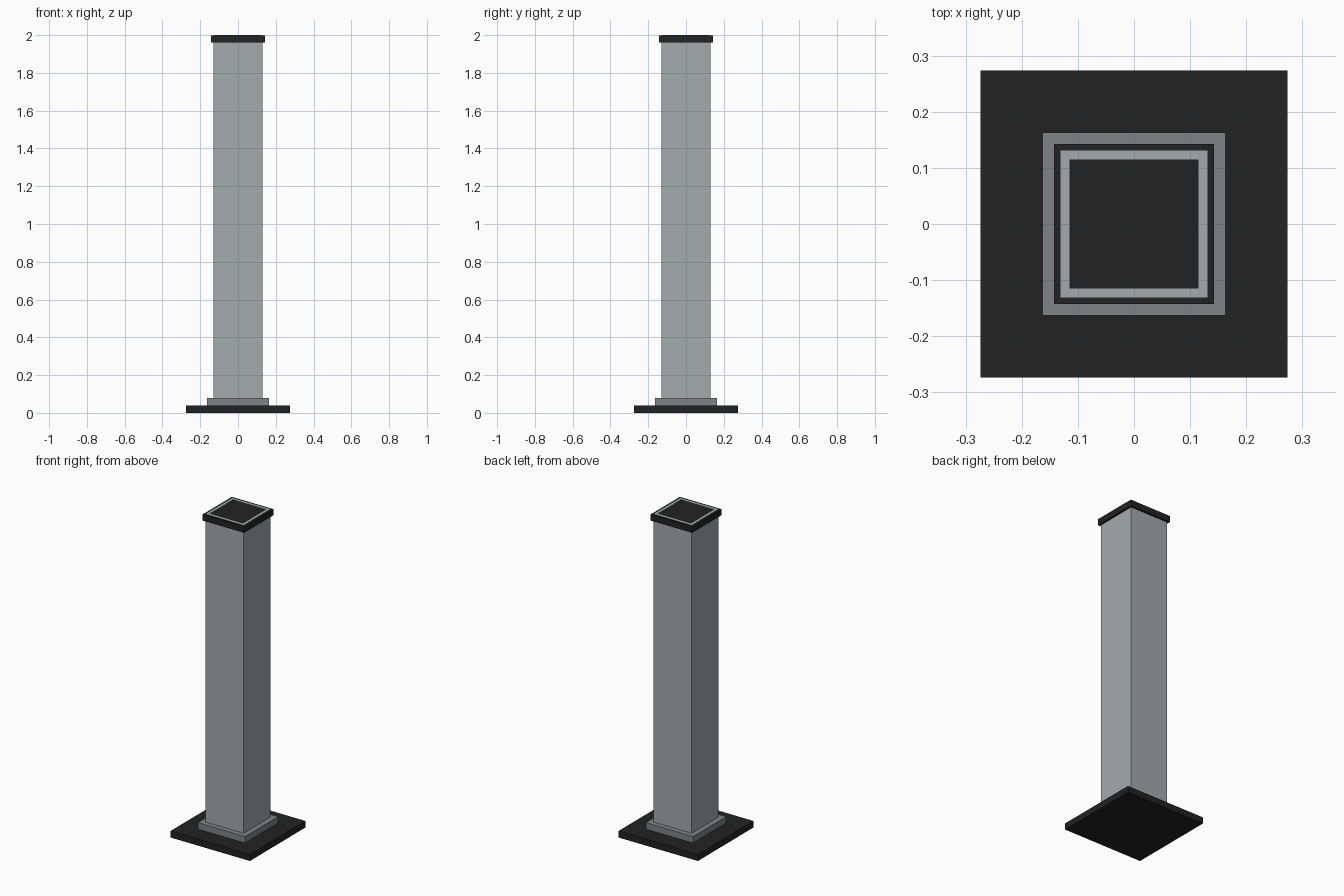
import bpy
import bmesh

cube = bpy.data.objects.get("Cube")
if cube:
    bpy.data.objects.remove(cube, do_unlink=True)


def material(name, rgb):
    mat = bpy.data.materials.new(name)
    mat.use_nodes = True
    color = (*rgb, 1)
    mat.diffuse_color = color
    mat.node_tree.nodes["Principled BSDF"].inputs["Base Color"].default_value = color
    return mat


def add_object(name, bm, mat):
    mesh = bpy.data.meshes.new(name)
    bmesh.ops.recalc_face_normals(bm, faces=bm.faces)
    bm.to_mesh(mesh)
    bm.free()
    mesh.materials.append(mat)
    obj = bpy.data.objects.new(name, mesh)
    bpy.context.collection.objects.link(obj)
    return obj


def slab(name, half, z0, z1, mat):
    bm = bmesh.new()
    bmesh.ops.create_cube(bm, size=1)
    bmesh.ops.scale(bm, vec=(2 * half, 2 * half, z1 - z0), verts=bm.verts)
    bmesh.ops.translate(bm, vec=(0, 0, (z0 + z1) / 2), verts=bm.verts)
    return add_object(name, bm, mat)


def square_tube(name, outer, inner, z0, z1, mat):
    # Four rings of corners, bridged around the wall section
    bm = bmesh.new()
    corners = [(-1, -1), (1, -1), (1, 1), (-1, 1)]
    section = [(outer, z0), (outer, z1), (inner, z1), (inner, z0)]
    rings = [[bm.verts.new((x * r, y * r, z)) for x, y in corners] for r, z in section]
    for i in range(4):
        a, b = rings[i], rings[(i + 1) % 4]
        for j in range(4):
            k = (j + 1) % 4
            bm.faces.new((a[j], a[k], b[k], b[j]))
    return add_object(name, bm, mat)


black = material("black", (0.016, 0.016, 0.016))
light_grey = material("light grey", (0.37, 0.40, 0.405))
mid_grey = material("mid grey", (0.216, 0.231, 0.235))

# Foot: floor plate and collar around the shaft
slab("base_plate", 0.274, 0, 0.04, black)
slab("base_collar", 0.163, 0.04, 0.08, mid_grey)

# Hollow shaft whose rim shows flush in the cap
square_tube("post_shaft", 0.131, 0.115, 0.04, 2.0, light_grey)
slab("top_cap", 0.143, 1.96, 1.999, black)
